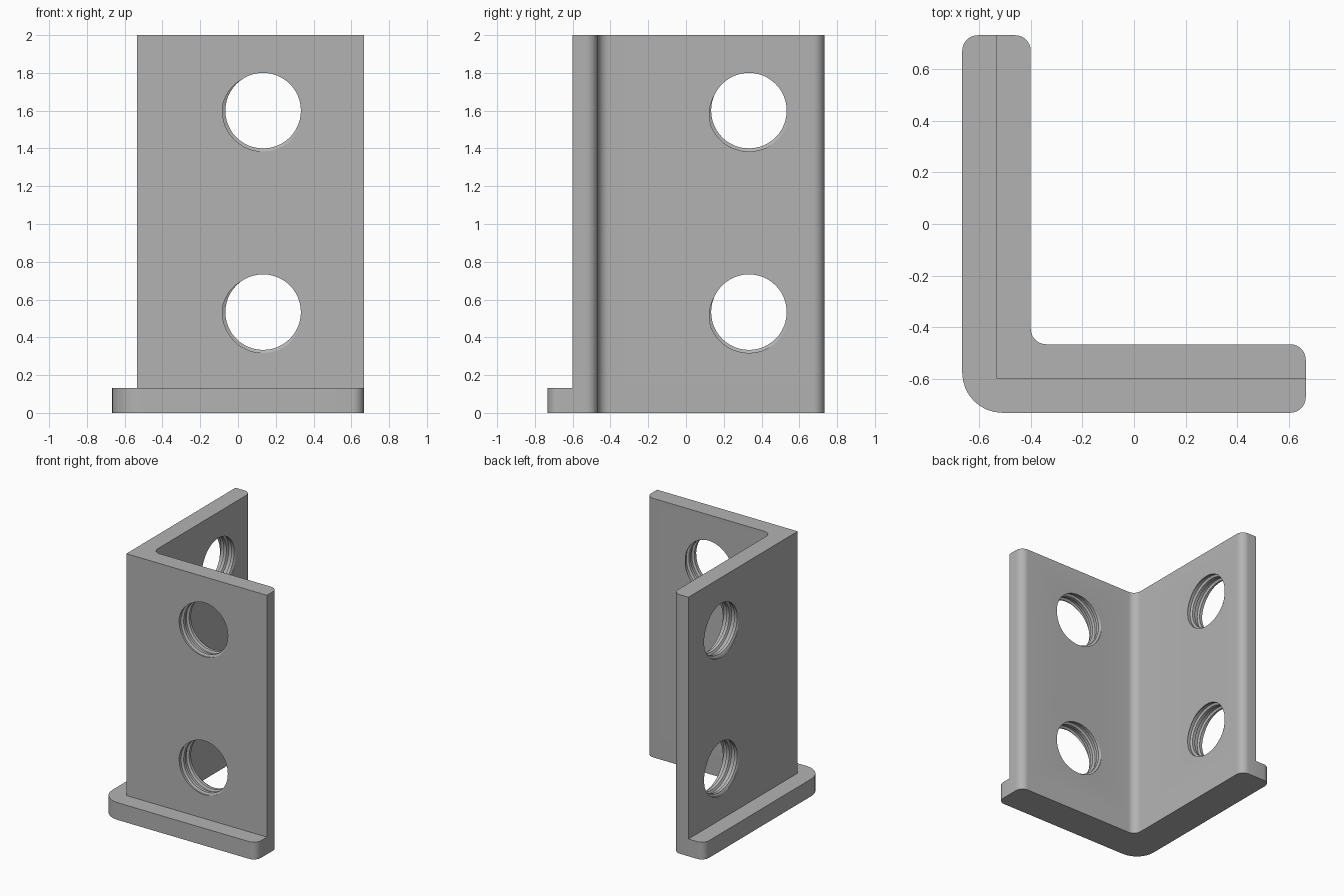
import bpy
import bmesh
from math import pi, sin, cos, radians
from mathutils import Vector

if "Cube" in bpy.data.objects:
    bpy.data.objects.remove(bpy.data.objects["Cube"], do_unlink=True)

grey = bpy.data.materials.new("light_grey")
grey.use_nodes = True
grey.diffuse_color = (0.45, 0.45, 0.45, 1)
grey.node_tree.nodes["Principled BSDF"].inputs["Base Color"].default_value = (0.45, 0.45, 0.45, 1)

X, Y, HEIGHT = 0.667, 0.733, 2.0
WALL = 0.133           # wall, ledge and base thickness
R, STEPS = 0.06, 8     # small corner rounding
PITCH, HOLE_R, GROOVE = WALL / 2, 0.2, 0.016


def rounded(corners):
    """Outline with each (x, y, radius) corner replaced by an arc."""
    out = []
    for i, (x, y, r) in enumerate(corners):
        c = Vector((x, y))
        if r == 0:
            out.append(c)
            continue
        prev = Vector(corners[i - 1][:2])
        nxt = Vector(corners[(i + 1) % len(corners)][:2])
        a, b = (prev - c).normalized(), (nxt - c).normalized()
        for s in range(STEPS + 1):
            t = s / STEPS * pi / 2
            out.append(c + a * r * (1 - sin(t)) + b * r * (1 - cos(t)))
    return out


def make_object(name, bm):
    bmesh.ops.recalc_face_normals(bm, faces=bm.faces)
    mesh = bpy.data.meshes.new(name)
    bm.to_mesh(mesh)
    bm.free()
    mesh.materials.append(grey)
    obj = bpy.data.objects.new(name, mesh)
    bpy.context.collection.objects.link(obj)
    return obj


def prism(name, outline, z0, z1):
    bm = bmesh.new()
    face = bm.faces.new([bm.verts.new((p.x, p.y, z0)) for p in outline])
    top = bmesh.ops.extrude_face_region(bm, geom=[face])
    verts = [v for v in top["geom"] if isinstance(v, bmesh.types.BMVert)]
    bmesh.ops.translate(bm, verts=verts, vec=(0, 0, z1 - z0))
    return make_object(name, bm)


def thread_cutter(name, centre, u, depth, start):
    """Threaded plug: u points right and depth points into the wall."""
    segs, lo, hi = 48, -0.03, WALL + 0.03
    profile = [(-0.32, 0), (-0.19, GROOVE), (0.19, GROOVE), (0.32, 0)]
    bm = bmesh.new()
    columns = []
    for i in range(segs + 1):
        a = start + 2 * pi * i / segs
        radial = u * cos(a) + Vector((0, 0, sin(a)))
        col = []
        for turn in range(-3, 7):
            for f, g in profile:
                d = PITCH * (turn + f - i / segs)
                if d <= lo or d >= hi:
                    d, g = min(max(d, lo), hi), 0
                col.append(bm.verts.new(centre + radial * (HOLE_R + g) + depth * d))
        columns.append(col)
    for c0, c1 in zip(columns, columns[1:]):
        for k in range(len(c0) - 1):
            bm.faces.new((c0[k], c1[k], c1[k + 1], c0[k + 1]))
    bmesh.ops.remove_doubles(bm, verts=bm.verts, dist=0.00005)
    bmesh.ops.holes_fill(bm, edges=[e for e in bm.edges if e.is_boundary], sides=0)
    bmesh.ops.triangulate(bm, faces=bm.faces)
    obj = make_object(name, bm)
    obj.hide_render = True
    return obj


def smooth(obj):
    bpy.ops.object.select_all(action='DESELECT')
    obj.select_set(True)
    bpy.context.view_layer.objects.active = obj
    bpy.ops.object.shade_smooth_by_angle(angle=radians(25))


# Inner side of the angle, shared by base and walls
ix, iy = -X + 2 * WALL, -Y + 2 * WALL
inner = [(X, iy, R), (ix, iy, R), (ix, Y, R)]

# L-shaped foot with a ledge around the outside
base = prism("base", rounded(
    [(-X, Y, R), (-X, -Y, 0.155), (X, -Y, R)] + inner), 0, WALL)

# Upright angle with sharp outer edges
ox, oy = -X + WALL, -Y + WALL
upright = prism("upright_angle", rounded(
    [(ox, Y, 0), (ox, oy, 0), (X, oy, 0)] + inner), WALL, HEIGHT)

# Threaded holes, two in each wall
cutters = []
for z in (HEIGHT * 0.2667, HEIGHT * 0.8):
    cutters.append(thread_cutter("front_hole_cutter", Vector((0.133, oy, z)),
                                 Vector((1, 0, 0)), Vector((0, 1, 0)), radians(240)))
    cutters.append(thread_cutter("side_hole_cutter", Vector((ix, 0.333, z)),
                                 Vector((0, 1, 0)), Vector((-1, 0, 0)), radians(270)))
for cutter in cutters:
    mod = upright.modifiers.new("hole", 'BOOLEAN')
    mod.operation = 'DIFFERENCE'
    mod.solver = 'EXACT'
    mod.object = cutter

# Bake the holes and drop the cutters
bpy.context.view_layer.update()
baked = bpy.data.meshes.new_from_object(
    upright.evaluated_get(bpy.context.evaluated_depsgraph_get()))
upright.modifiers.clear()
upright.data = baked
for cutter in cutters:
    bpy.data.objects.remove(cutter, do_unlink=True)

smooth(base)
smooth(upright)
